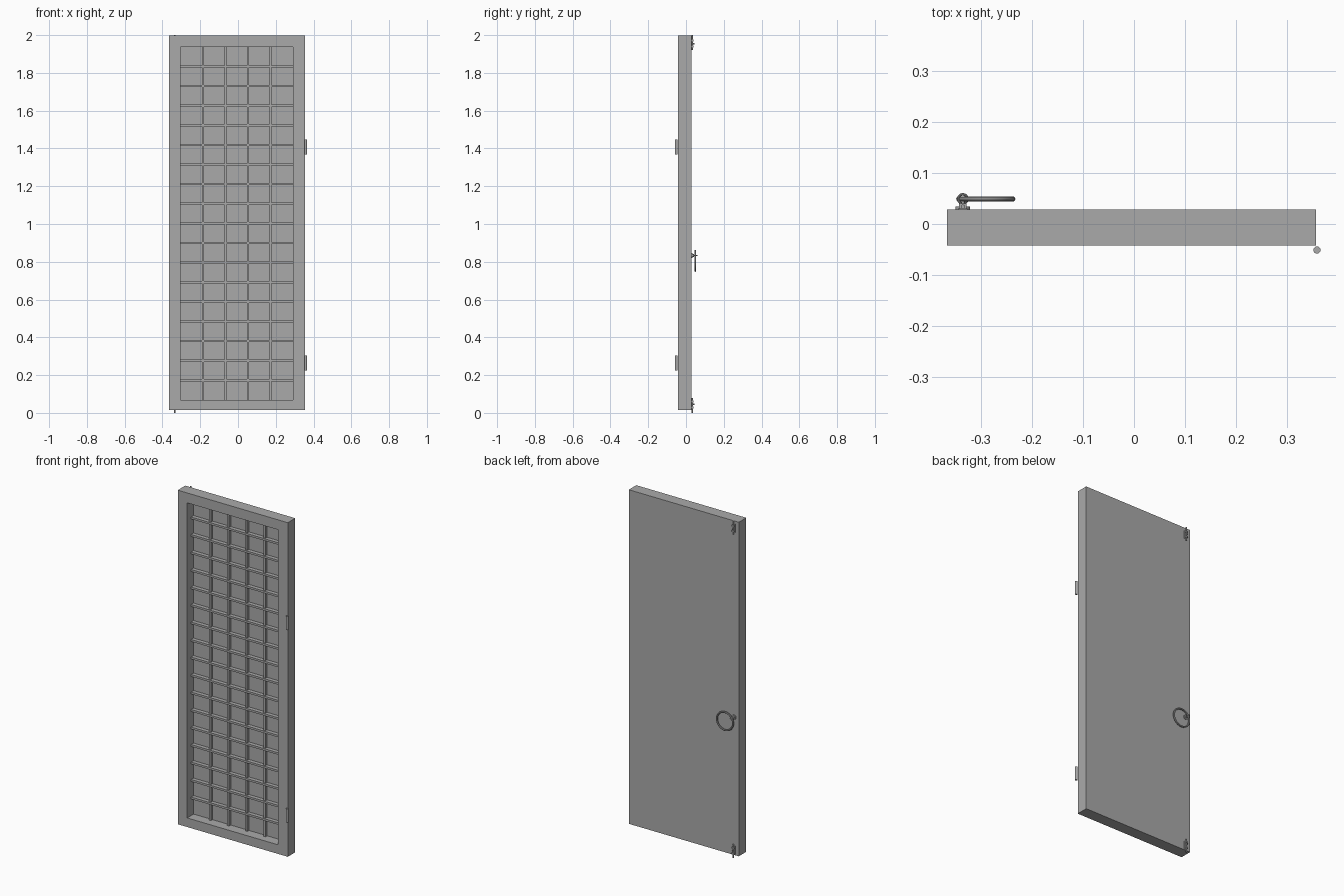
import bpy
from math import pi
from mathutils import Vector

cube = bpy.data.objects.get("Cube")
if cube:
    bpy.data.objects.remove(cube, do_unlink=True)

grey = bpy.data.materials.new("plain grey")
grey.use_nodes = True
colour = (0.4, 0.4, 0.4, 1)
grey.diffuse_color = colour
grey.node_tree.nodes["Principled BSDF"].inputs["Base Color"].default_value = colour


def finish(name, smooth=False):
    ob = bpy.context.object
    ob.name = name
    ob.data.materials.append(grey)
    if smooth:
        bpy.ops.object.shade_smooth_by_angle()
    return ob


def box(name, x, y, z):
    """Box from (low, high) pairs on each axis."""
    lo, hi = (Vector(v) for v in zip(x, y, z))
    bpy.ops.mesh.primitive_cube_add(size=1, location=(lo + hi) / 2)
    bpy.context.object.scale = hi - lo
    bpy.ops.object.transform_apply(location=False, rotation=False)
    return finish(name)


def rod(name, a, b, radius, sides=16):
    a, b = Vector(a), Vector(b)
    bpy.ops.mesh.primitive_cylinder_add(
        vertices=sides, radius=radius, depth=(b - a).length, location=(a + b) / 2,
        rotation=(b - a).to_track_quat('Z', 'Y').to_euler())
    return finish(name, True)


def ring(name, centre, major, minor, rotation=(0, 0, 0), segments=40):
    bpy.ops.mesh.primitive_torus_add(
        location=centre, rotation=rotation, major_radius=major, minor_radius=minor,
        major_segments=segments, minor_segments=10)
    return finish(name, True)


# Door frame and solid backing
LEFT, RIGHT, FRONT, BACK = -0.366, 0.356, -0.042, 0.028
BOTTOM, TOP = 0.015, 1.997
X0, X1, Z0, Z1 = -0.304, 0.291, 0.069, 1.938
PANEL = 0.018
box("back_panel", (X0, X1), (PANEL, BACK), (Z0, Z1))
box("right_stile", (LEFT, X0), (FRONT, BACK), (BOTTOM, TOP))
box("left_stile", (X1, RIGHT), (FRONT, BACK), (BOTTOM, TOP))
box("bottom_rail", (X0, X1), (FRONT, BACK), (BOTTOM, Z0))
box("top_rail", (X0, X1), (FRONT, BACK), (Z1, TOP))

# Lattice of glazing bars
COLUMNS, ROWS, HALF = 5, 18, 0.006
for i in range(1, COLUMNS):
    x = X0 + (X1 - X0) * i / COLUMNS
    box(f"upright_bar_{i}", (x - HALF, x + HALF), (0.002, PANEL), (Z0, Z1))
for i in range(1, ROWS):
    z = Z0 + (Z1 - Z0) * i / ROWS
    box(f"cross_bar_{i}", (X0, X1), (-0.005, PANEL), (z - HALF, z + HALF))

# Hinge barrels
for name, z in (("lower", 0.265), ("upper", 1.407)):
    rod(f"{name}_hinge", (0.358, -0.051, z - 0.04), (0.358, -0.051, z + 0.04), 0.007)

# Ring handle hanging from an eyelet
HX, HZ = -0.335, 0.833
rod("handle_rose", (HX, BACK, HZ), (HX, 0.034, HZ), 0.014, 20)
rod("handle_post", (HX, 0.034, HZ), (HX, 0.042, HZ), 0.007)
ring("handle_eyelet", (HX, 0.049, HZ), 0.009, 0.0025, segments=20)
ring("handle_ring", (-0.290, 0.049, 0.805), 0.053, 0.005, (pi / 2, 0, 0))

# Sliding bolts at both ends of the back
for name, end, way in (("lower", 0.0, 1), ("upper", 2.0, -1)):
    def at(d):
        return end + way * d

    def span(a, b):
        return sorted((at(a), at(b)))

    box(f"{name}_bolt_plate", (HX - 0.009, HX + 0.009), (BACK, 0.030), span(0.020, 0.070))
    rod(f"{name}_bolt_rod", (HX, 0.034, at(0)), (HX, 0.034, at(0.08)), 0.004)
    for i, d in enumerate((0.024, 0.056)):
        box(f"{name}_bolt_keeper_{i}", (HX - 0.007, HX + 0.007), (0.030, 0.040), span(d, d + 0.009))
    rod(f"{name}_bolt_knob", (HX, 0.034, at(0.046)), (HX, 0.045, at(0.046)), 0.003)
